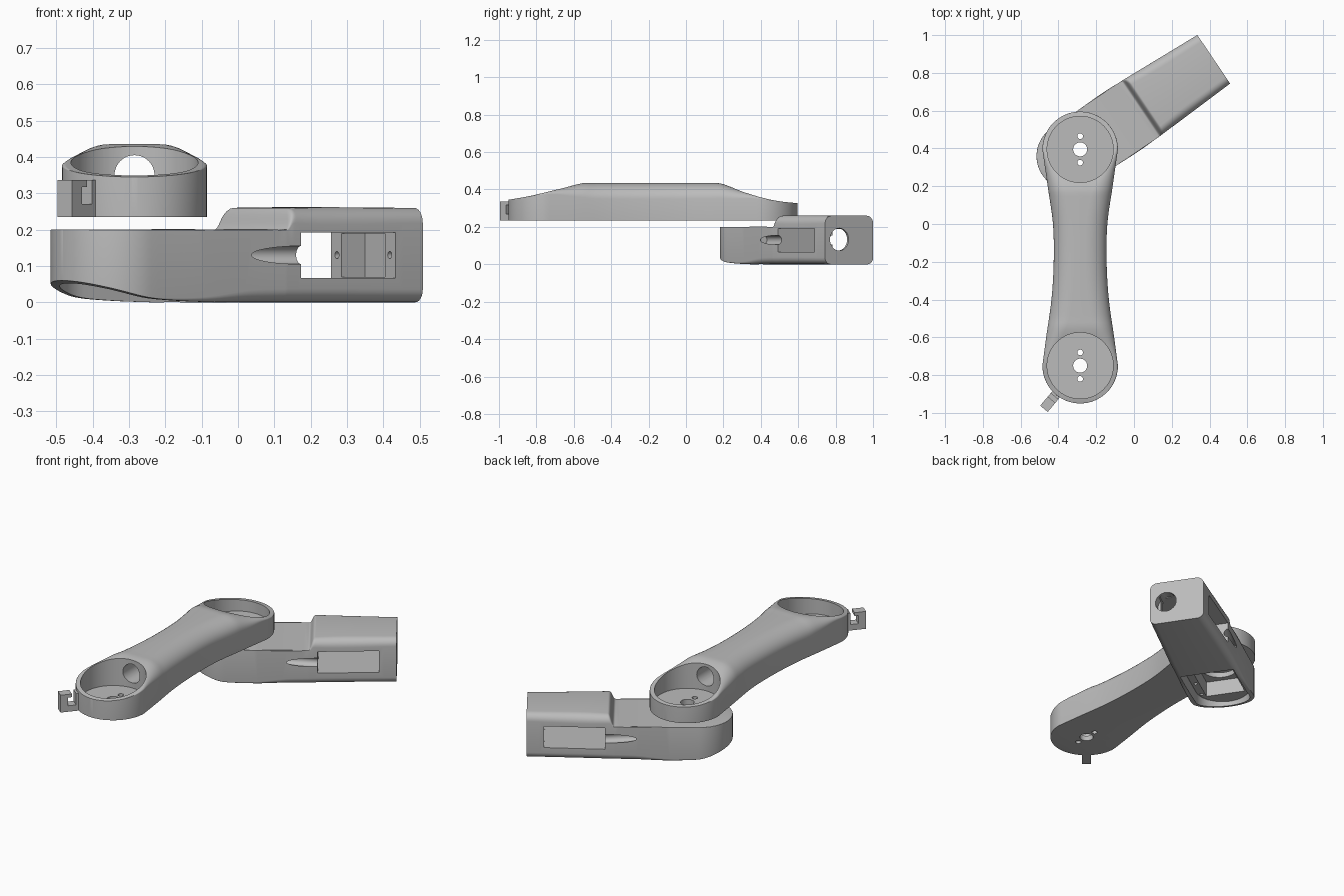
import bpy, bmesh, math
from mathutils import Matrix, Vector

if "Cube" in bpy.data.objects:
    bpy.data.objects.remove(bpy.data.objects["Cube"])

grey = bpy.data.materials.new("plain grey")
grey.use_nodes = True
grey.diffuse_color = (0.5, 0.5, 0.5, 1)
grey.node_tree.nodes["Principled BSDF"].inputs["Base Color"].default_value = (0.5, 0.5, 0.5, 1)


def make(name, bm):
    bmesh.ops.recalc_face_normals(bm, faces=bm.faces)
    mesh = bpy.data.meshes.new(name)
    bm.to_mesh(mesh)
    bm.free()
    mesh.materials.append(grey)
    ob = bpy.data.objects.new(name, mesh)
    bpy.context.collection.objects.link(ob)
    return ob


def curve(points):
    """Smooth interpolation through (position, value) pairs, flat outside."""
    def slope(i):
        a, b = points[max(i - 1, 0)], points[min(i + 1, len(points) - 1)]
        return (b[1] - a[1]) / (b[0] - a[0])

    def value(p):
        if p <= points[0][0]:
            return points[0][1]
        for i in range(len(points) - 1):
            (a, va), (b, vb) = points[i], points[i + 1]
            if p <= b:
                h = b - a
                u = (p - a) / h
                return (va * (1 + 2 * u) * (1 - u) ** 2 + vb * u * u * (3 - 2 * u)
                        + h * slope(i) * u * (1 - u) ** 2 - h * slope(i + 1) * u * u * (1 - u))
        return points[-1][1]
    return value


def loft(name, stations, half, bottom, top, low_r, high_r, steps=6):
    """Rounded box sections along local x; radii return (across, up)."""
    bm = bmesh.new()
    rings = []
    for s in stations:
        w, z0, z1 = half(s), bottom(s), top(s)
        ring = []
        for k, (sx, sz) in enumerate([(1, -1), (1, 1), (-1, 1), (-1, -1)]):
            rx, rz = low_r(s) if sz < 0 else high_r(s)
            rx = min(rx, w * 0.9)
            cx, cz = sx * (w - rx), (z1 - rz if sz > 0 else z0 + rz)
            for j in range(steps + 1):
                a = math.pi / 2 * (k - 1 + j / steps)
                ring.append(bm.verts.new((s, cx + rx * math.cos(a), cz + rz * math.sin(a))))
        rings.append(ring)
    for r0, r1 in zip(rings, rings[1:]):
        for i in range(len(r0)):
            j = (i + 1) % len(r0)
            bm.faces.new((r0[i], r0[j], r1[j], r1[i]))
    bm.faces.new(rings[0])
    bm.faces.new(rings[-1])
    return make(name, bm)


def box(lo, hi):
    bm = bmesh.new()
    lo, hi = Vector(lo), Vector(hi)
    bmesh.ops.create_cube(bm, size=1, matrix=Matrix.Translation((lo + hi) / 2) @ Matrix.Diagonal((*(hi - lo), 1)))
    return make("cutter", bm)


def rod(a, b, r, sides=48):
    bm = bmesh.new()
    a, b = Vector(a), Vector(b)
    turn = (b - a).to_track_quat("Z", "Y").to_matrix().to_4x4()
    bmesh.ops.create_cone(bm, cap_ends=True, segments=sides, radius1=r, radius2=r,
                          depth=(b - a).length, matrix=Matrix.Translation((a + b) / 2) @ turn)
    return make("cutter", bm)


def cut(ob, cutters):
    bpy.context.view_layer.objects.active = ob
    for c in cutters:
        m = ob.modifiers.new("cut", "BOOLEAN")
        m.operation, m.solver, m.object = "DIFFERENCE", "EXACT", c
        bpy.ops.object.modifier_apply(modifier=m.name)
        bpy.data.objects.remove(c)


def smooth(ob):
    bpy.ops.object.select_all(action="DESELECT")
    ob.select_set(True)
    bpy.context.view_layer.objects.active = ob
    bpy.ops.object.shade_smooth_by_angle(angle=math.radians(30))


def spread(a, b, n):
    return [a + (b - a) * i / n for i in range(n + 1)]


def round_end(centre, r, sign, n=20):
    return [centre + sign * r * math.cos(a) for a in spread(0.04, math.pi / 2, n)]


def const(v):
    return lambda s: v


FRONT, BACK, R, X = -0.75, 0.395, 0.2, -0.285

# Upper arm: lofted along its length, a round cup at each end
waist = curve([(FRONT, R), (-0.6, 0.18), (-0.4, 0.152), (-0.2, 0.14), (0, 0.144), (0.2, 0.172), (BACK, R)])


def arm_half(y):
    if FRONT <= y <= BACK:
        return waist(y)
    d = FRONT - y if y < FRONT else y - BACK
    return math.sqrt(R * R - d * d)


arm_top = curve([(-0.95, 0.345), (-0.85, 0.362), (FRONT, 0.385), (-0.65, 0.41), (-0.55, 0.434), (-0.5, 0.435),
                 (0.14, 0.435), (0.19, 0.431), (0.3, 0.39), (0.4, 0.358), (0.5, 0.337), (0.595, 0.327)])
arm_round = curve([(-0.85, 0.01), (-0.72, 0.2), (-0.55, 0.9), (-0.45, 1), (0.1, 1), (0.2, 0.9), (0.36, 0.2), (0.48, 0.01)])
stations = (round_end(FRONT, R, -1) + spread(FRONT, BACK, 60)[1:-1] + round_end(BACK, R, 1)[::-1])
arm = loft("upper_arm", stations, arm_half, const(0.235), arm_top, const((0.001, 0.001)),
           lambda s: (0.11 * arm_round(s), 0.085 * arm_round(s)), 10)
cutters = [rod((FRONT, 0, 0.35), (BACK, 0, 0.35), 0.055)]
for y in (FRONT, BACK):
    cutters += [rod((y, 0, 0.265), (y, 0, 0.6), 0.175, 96), rod((y, 0, 0.2), (y, 0, 0.3), 0.037)]
    cutters += [rod((y + d, 0, 0.2), (y + d, 0, 0.3), 0.015, 24) for d in (-0.07, 0.07)]
cut(arm, cutters)
arm.matrix_world = Matrix.Translation((X, 0, 0)) @ Matrix.Rotation(math.pi / 2, 4, "Z")
smooth(arm)

# Cable hook on the front cup
bm = bmesh.new()
outline = [(0.19, 0.235), (0.298, 0.235), (0.298, 0.337), (0.235, 0.337), (0.235, 0.318),
           (0.256, 0.318), (0.256, 0.27), (0.212, 0.27), (0.212, 0.337), (0.19, 0.337)]
face = bm.faces.new([bm.verts.new((r, -0.026, z)) for r, z in outline])
side = bmesh.ops.extrude_face_region(bm, geom=[face])["geom"]
bmesh.ops.translate(bm, verts=[v for v in side if isinstance(v, bmesh.types.BMVert)], vec=(0, 0.052, 0))
hook = make("cable_hook", bm)
hook.matrix_world = Matrix.Translation((X, FRONT, 0)) @ Matrix.Rotation(math.radians(230), 4, "Z")

# Lower link: rounded joint end stepping up to a hollow motor box
C, RL, STEP, END = -0.064, 0.178, 0.385, 0.853


def link_half(s, inset=0):
    if s < C:
        return math.sqrt((RL - inset) ** 2 - (s - C) ** 2)
    return RL - inset - 0.023 * max(0, (s - STEP) / (END - STEP))


link_bottom = curve([(-0.242, 0.06), (-0.17, 0.038), (-0.08, 0.014), (0.02, 0.005), (0.15, 0)])
link_top = curve([(0, 0.2), (STEP, 0.2), (0.394, 0.21), (0.408, 0.248), (0.42, 0.26), (END, 0.26)])
low_round = curve([(-0.05, 0.002), (0.1, 0.012), (0.3, 0.035), (END, 0.036)])
high_round = curve([(0, 0.002), (STEP, 0.002), (0.42, 0.042), (END, 0.042)])
stations = (round_end(C, RL, -1) + spread(C, 0.38, 20)[1:] + spread(STEP, 0.425, 10) + spread(0.45, END, 6))
link = loft("lower_link", stations, link_half, link_bottom, link_top,
            lambda s: (low_round(s),) * 2, lambda s: (high_round(s),) * 2)

lid = loft("cutter", round_end(C, RL - 0.025, -1) + spread(C, 0.25, 4)[1:], lambda s: link_half(s, 0.025),
           const(-0.1), const(0.08), const((0.001, 0.001)), const((0.001, 0.001)), 1)
cutters = [
    lid,
    box((-0.13, -0.11, -0.05), (0.24, 0.11, 0.17)),        # motor pocket
    rod((0, 0, 0.1), (0, 0, 0.25), 0.1, 64),               # joint bore
    box((0.434, -0.3, 0.067), (0.76, 0.3, 0.192)),         # side windows
    box((0.74, -0.107, 0.07), (0.838, 0.107, 0.189)),      # inner recess
    rod((0.8, -0.063, 0.133), (0.9, -0.063, 0.133), 0.06),  # cable hole
]
for side in (-1, 1):
    cutters.append(rod((0.74, side * 0.13, 0.13), (0.79, side * 0.13, 0.13), 0.01, 16))
    cutters.append(rod((0.25, side * 0.15, 0.13), (0.45, side * 0.18, 0.13), 0.025, 32))
    for s in (-0.1, 0.02, 0.14):
        cutters.append(rod((s, side * 0.13, 0.06), (s, side * 0.13, 0.11), 0.01, 16))
cut(link, cutters)
link.matrix_world = Matrix.Translation((X, BACK, 0)) @ Matrix.Rotation(math.radians(34), 4, "Z")
smooth(link)
